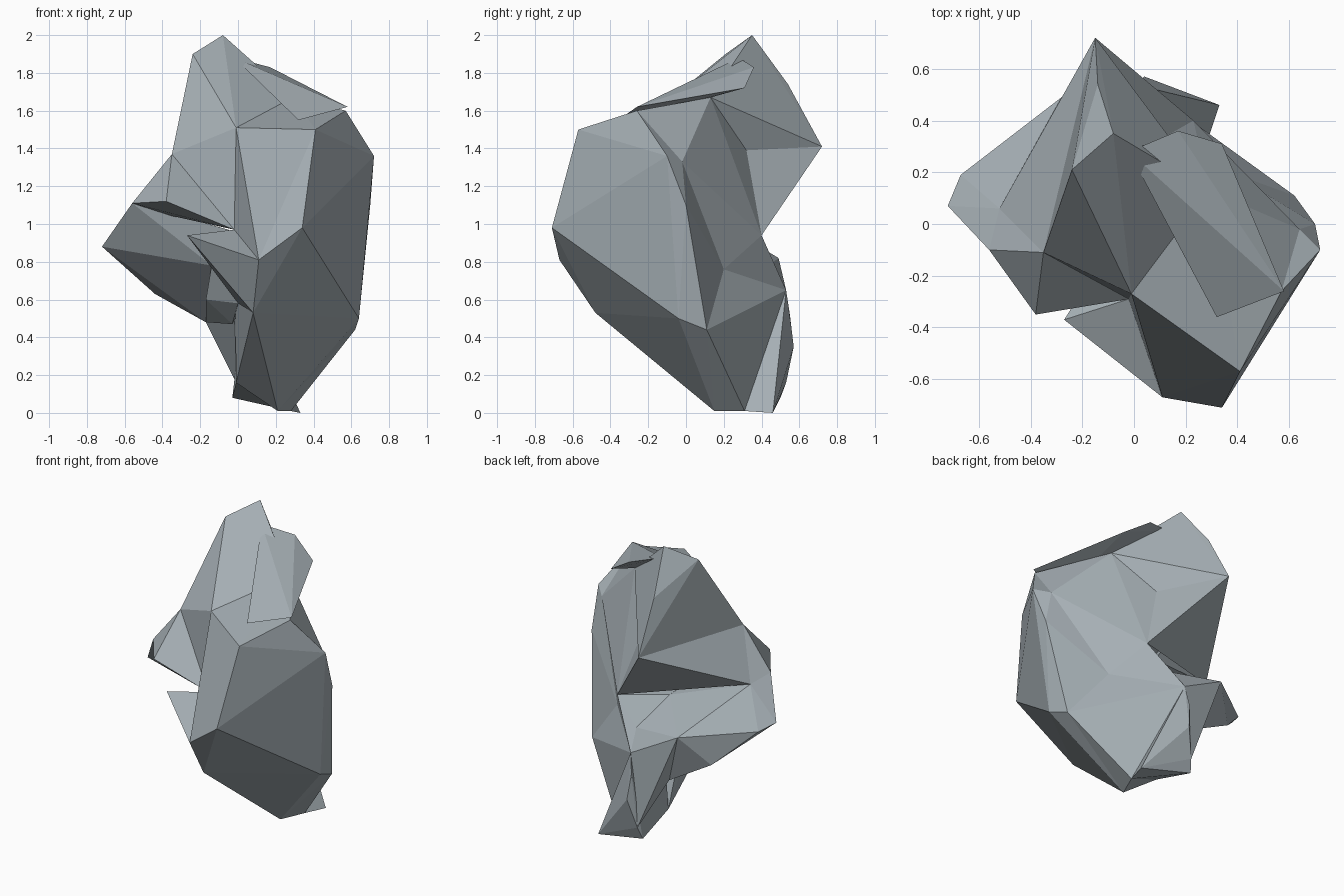
import bpy, bmesh
from mathutils import Vector as V

if "Cube" in bpy.data.objects:
    bpy.data.objects.remove(bpy.data.objects["Cube"])

stone = bpy.data.materials.new("blue_grey_stone")
stone.diffuse_color = (0.38, 0.43, 0.46, 1)
stone.use_nodes = True
stone.node_tree.nodes["Principled BSDF"].inputs["Base Color"].default_value = stone.diffuse_color


def chunk(name, *pts):
    """Faceted stone chunk: the convex hull of a few corner points."""
    bm = bmesh.new()
    for p in pts:
        bm.verts.new(p)
    bmesh.ops.convex_hull(bm, input=bm.verts)
    loose = [v for v in bm.verts if not v.link_faces]
    bmesh.ops.delete(bm, geom=loose, context='VERTS')
    bmesh.ops.recalc_face_normals(bm, faces=bm.faces)
    me = bpy.data.meshes.new(name)
    bm.to_mesh(me)
    bm.free()
    me.materials.append(stone)
    ob = bpy.data.objects.new(name, me)
    bpy.context.collection.objects.link(ob)
    return ob


# corners shared by neighbouring chunks
peak, left_peak = V((-.08, .35, 2)), V((-.24, .21, 1.9))
shoulder = V((-.35, -.11, 1.37))
neck_top, neck_low = V((-.01, -.27, 1.51)), V((-.02, -.29, .97))
right_top, right_mid = V((.34, .31, 1.72)), V((.29, .13, 1.67))
front_top, side_top = V((.41, -.57, 1.5)), V((.57, -.26, 1.6))
side_mid = V((.64, -.02, 1.33))
hollow, waist, hip = V((.09, .32, 1.39)), V((.23, .4, .94)), V((.37, .2, .76))
ridge_tip, ridge_top = V((-.15, .72, 1.41)), V((-.14, .54, 1.74))
elbow, arm_top = V((-.52, .06, 1.08)), V((-.56, -.1, 1.11))
chin, chin_low = V((.11, -.67, .81)), V((.08, -.48, .53))
side_low, base = V((.62, .11, .44)), V((.21, .15, .01))
shin, sole = V((-.01, .2, .16)), V((.28, .31, .01))
arm_back, arm_under = V((-.28, .49, .82)), V((-.17, .42, .48))
arm_front, notch = V((-.14, .02, .78)), V((0, -.15, .58))
arm_root, arm_pocket = V((.06, .44, .78)), V((-.02, .2, .93))
heel_top, heel = V((.04, .53, .65)), V((-.01, .53, .16))
pit = V((-.02, .25, .5))

# big front boulder
chunk("front_boulder", front_top, (.34, -.71, .98), chin, chin_low,
      (.72, -.1, 1.36), side_mid, (.7, 0, 1.1), (.64, -.04, .5),
      side_low, base, hip, neck_top, neck_low, shin, side_top)

# wedge and upright block that carry the top
chunk("boulder_shelf", neck_top, front_top, side_top, side_mid, right_mid)
chunk("upper_core", peak, left_peak, shoulder, neck_top, right_mid, hollow)
chunk("lower_core", shoulder, neck_top, neck_low, right_mid, hip, waist,
      hollow, side_mid)

# ridge sticking out at the back, with its underside
chunk("back_ridge", peak, left_peak, shoulder, ridge_tip, ridge_top,
      right_mid, hollow)
chunk("ridge_underside", shoulder, ridge_tip, elbow, waist, hollow)

# overhanging slab at the top
chunk("top_slab", (-.02, .28, 1.88), (.17, -.02, 1.72), (.32, -.36, 1.55),
      (.58, -.26, 1.62), right_top, (.17, .36, 1.83), right_mid)

# fin and arm on the left
chunk("left_fin", arm_top, (-.38, -.35, 1.12), shoulder, neck_low, elbow,
      (0, .2, 1))
chunk("left_arm", arm_top, elbow, (-.72, .07, .88), (-.67, .19, .85),
      (-.44, .36, .63), arm_back, arm_under, arm_front,
      (-.05, 0, .97), arm_root, arm_pocket)

# shard in front of the side cavity, and the cavity wall
chunk("front_shard", (-.27, -.37, .94), chin, neck_low, chin_low,
      (-.1, -.1, .76), notch)
chunk("cavity_wall", arm_front, (-.17, .15, .6), (-.03, .1, .47), notch,
      (.1, .1, .7), arm_under)

# links between arm, waist and foot
chunk("rear_link", arm_under, arm_back, heel_top, heel, pit, arm_root)
chunk("waist_link", waist, hip, heel_top, arm_root, pit)
chunk("pocket_floor", waist, hip, arm_root, arm_pocket, neck_low)

# foot and toe
chunk("foot", base, sole, hip, side_low, heel_top, shin, pit)
chunk("toe", sole, (.33, .46, 0), (-.03, .5, .08), heel, (.04, .57, .35),
      (.02, .55, .52), heel_top, shin)
